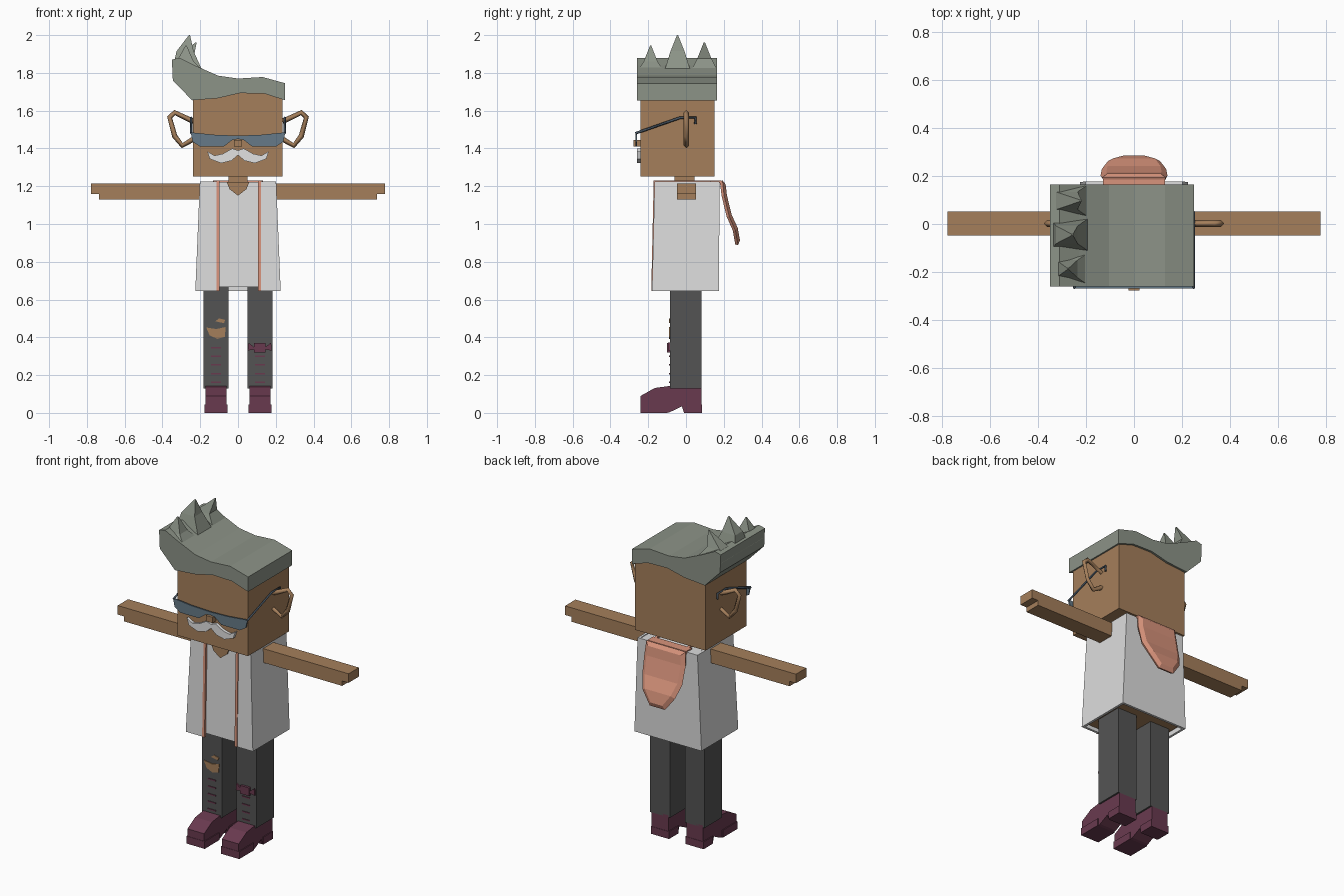
import bpy, bmesh
from mathutils import Vector

if "Cube" in bpy.data.objects:
    bpy.data.objects.remove(bpy.data.objects["Cube"])


def material(name, hex_code):
    srgb = [int(hex_code[i:i + 2], 16) / 255 for i in (0, 2, 4)]
    color = [c / 12.92 if c < 0.04 else ((c + 0.055) / 1.055) ** 2.4 for c in srgb] + [1]
    m = bpy.data.materials.new(name)
    m.use_nodes = True
    m.diffuse_color = color
    m.node_tree.nodes["Principled BSDF"].inputs["Base Color"].default_value = color
    return m


SKIN = material("skin brown", "A57F5B")
HAIR = material("hair grey", "8C9387")
CLOTH = material("shirt white", "DDDDDD")
PANTS = material("trouser charcoal", "545454")
BOOT = material("boot burgundy", "693A4F")
TRIM = material("trim salmon", "D9947C")
LENS = material("lens blue grey", "667A88")
FRAME = material("frame slate", "45525F")
BEARD = material("moustache white", "E2E2E2")


def finish(name, bm, *mats):
    bmesh.ops.recalc_face_normals(bm, faces=bm.faces)
    mesh = bpy.data.meshes.new(name)
    bm.to_mesh(mesh)
    bm.free()
    for m in mats:
        mesh.materials.append(m)
    ob = bpy.data.objects.new(name, mesh)
    bpy.context.collection.objects.link(ob)
    return ob


def loft(name, rings, *mats):
    """Bridge matching closed rings of points and cap both ends."""
    bm = bmesh.new()
    loops = [[bm.verts.new(p) for p in ring] for ring in rings]
    n = len(loops[0])
    for a, b in zip(loops, loops[1:]):
        for i in range(n):
            j = (i + 1) % n
            bm.faces.new((a[i], a[j], b[j], b[i]))
    bm.faces.new(loops[0])
    bm.faces.new(loops[-1])
    return finish(name, bm, *mats)


def prism_y(name, profile, y0, y1, mat):
    return loft(name, [[(x, y, z) for x, z in profile] for y in (y0, y1)], mat)


def prism_x(name, profile, x0, x1, mat):
    return loft(name, [[(x, y, z) for y, z in profile] for x in (x0, x1)], mat)


def box(name, x, y, z, mat):
    x, y, z = sorted(x), sorted(y), sorted(z)
    return prism_y(name, [(x[0], z[0]), (x[1], z[0]), (x[1], z[1]), (x[0], z[1])], *y, mat)


def rod(name, points, radius, mat):
    cu = bpy.data.curves.new(name, "CURVE")
    cu.dimensions = "3D"
    cu.bevel_depth, cu.bevel_resolution = radius, 0
    cu.use_fill_caps = True
    sp = cu.splines.new("POLY")
    sp.points.add(len(points) - 1)
    for p, co in zip(sp.points, points):
        p.co = (*co, 1)
    cu.materials.append(mat)
    ob = bpy.data.objects.new(name, cu)
    bpy.context.collection.objects.link(ob)


def mirrored(half):
    """Complete a half outline that starts and ends on the centre line."""
    return half + [(-x, z) for x, z in reversed(half[1:-1])]


# Head and neck
box("head", (-.238, .236), (-.242, .152), (1.252, 1.70), SKIN)
box("neck", (-.05, .05), (-.06, .045), (1.2, 1.26), SKIN)
box("nose", (-.022, .022), (-.278, -.24), (1.41, 1.445), SKIN)

# Swept hair with three spikes
prism_y("hair", [(.25, 1.655), (.14, 1.69), (.01, 1.693), (-.105, 1.666), (-.243, 1.655),
                 (-.345, 1.76), (-.35, 1.87), (-.31, 1.88), (-.23, 1.84), (-.105, 1.785),
                 (0, 1.77), (.13, 1.778), (.25, 1.745)], -.26, .165, HAIR)
for name, y, tip in (("front", -.187, (-.275, 1.945)), ("middle", -.045, (-.257, 2.0)),
                     ("back", .097, (-.222, 1.962))):
    rings = []
    for x0, x1, z, w in ((-.348, -.19, 1.815, .068), (-.325, -.235, tip[1] - .085, .037),
                         (tip[0] - .003, tip[0] + .003, tip[1], .003)):
        rings.append([(x0, y - w, z), (x1, y - w, z), (x1, y + w, z), (x0, y + w, z)])
    loft(name + "_hair_spike", rings, HAIR)

# Glasses and moustache
prism_y("glasses_lens", mirrored([(0, 1.468), (.12, 1.472), (.25, 1.485), (.24, 1.435), (.20, 1.41),
                                  (.075, 1.41), (.03, 1.445), (0, 1.45)]), -.268, -.26, LENS)
prism_y("moustache", mirrored([(0, 1.39), (.03, 1.40), (.08, 1.372), (.125, 1.362), (.163, 1.385),
                               (.15, 1.345), (.09, 1.322), (.035, 1.335), (0, 1.365)]),
        -.26, -.24, BEARD)

# Torso, with bare skin underneath
torso = loft("shirt", [[(-w, f, z), (w, f, z), (w, b, z), (-w, b, z)]
                       for w, f, b, z in ((.205, -.172, .162, .667), (.185, -.158, .165, 1.222))],
             CLOTH, SKIN)
for f in torso.data.polygons:
    f.material_index = 1 if f.normal.z < -.9 else 0


# Open jacket shell
def jacket_ring(w, f, b, z, t=.014, gap=.11):
    half = [(gap, f), (w, f), (w, b), (-w, b), (-w, f), (-gap, f)]
    inner = [(-gap, f + t), (-w + t, f + t), (-w + t, b - t), (w - t, b - t), (w - t, f + t), (gap, f + t)]
    return [(x, y, z) for x, y in half + inner]


loft("jacket", [jacket_ring(.226, -.18, .174, .645), jacket_ring(.202, -.166, .178, 1.224)], CLOTH)
prism_y("neckline", mirrored([(0, 1.222), (.06, 1.222), (.045, 1.185), (0, 1.15)]), -.172, -.163, SKIN)

# Salmon edging and hood hanging behind
for side, x in (("right", -.105), ("left", .113)):
    prism_x(side + "_jacket_trim", [(-.184, .645), (-.171, 1.231), (.184, 1.231), (.184, 1.218),
                                    (-.158, 1.218), (-.171, .645)], x - .008, x + .008, TRIM)
box("collar_trim", (-.13, .13), (.13, .186), (1.216, 1.231), TRIM)
bm = bmesh.new()
rows = [[bm.verts.new((s * w, y, z)) for s in (-1, 1)] for w, y, z in
        ((.13, .186, 1.228), (.135, .195, 1.15), (.13, .222, 1.04), (.105, .255, .965), (.05, .268, .89))]
for a, b in zip(rows, rows[1:]):
    bm.faces.new((a[1], a[0], b[0], b[1]))
bm.normal_update()
bmesh.ops.inset_region(bm, faces=bm.faces[:], thickness=.022, depth=-.014,
                       use_boundary=True, use_even_offset=True)
hood = finish("hood", bm, TRIM)
solid = hood.modifiers.new("thickness", "SOLIDIFY")
solid.thickness, solid.offset = .016, 0

for side, s in (("right", -1), ("left", 1)):
    # Arm with stepped fingertips
    box(side + "_arm", (s * .19, s * .778), (-.047, .053), (1.16, 1.215), SKIN)
    box(side + "_palm", (s * .19, s * .735), (-.047, .053), (1.13, 1.16), SKIN)

    # Open ear loop
    rod(side + "_ear", [(s * x, .002, z) for x, z in
                        ((.235, 1.545), (.262, 1.555), (.335, 1.59), (.362, 1.565), (.335, 1.465),
                         (.295, 1.415), (.235, 1.45))], .014, SKIN)

    # Spectacle arm
    rod(side + "_glasses_arm", [(s * .248, y, z) for y, z in
                                ((-.268, 1.48), (-.03, 1.563), (.05, 1.563), (.05, 1.53))], .007, FRAME)

    # Leg and boot
    box(side + "_leg", (s * .05, s * .183), (-.085, .083), (.13, .69), PANTS)
    prism_x(side + "_boot", [(-.24, .09), (-.165, .132), (-.09, .142), (.083, .142), (.083, 0),
                             (-.01, 0), (-.022, .035), (-.085, .004), (-.1, 0), (-.24, 0)],
            s * .06, s * .173, BOOT)
    box(side + "_boot_toe_sole", (s * .055, s * .178), (-.242, -.1), (0, .045), BOOT)
    box(side + "_boot_heel", (s * .055, s * .178), (-.008, .085), (0, .045), BOOT)
    for i in range(5):
        z = .162 + i * .046
        box(f"{side}_lace_{i + 1}", (s * .09, s * .142), (-.089, -.083), (z - .004, z + .004), BOOT)

# Bow on the left leg
box("bow_knot", (.085, .145), (-.1, -.08), (.32, .37), BOOT)
for s in (-1, 1):
    prism_y("bow_loop", [(.115 + s * x, z) for x, z in ((.025, .345), (.06, .372), (.064, .33), (.03, .335))],
            -.095, -.08, BOOT)

# Torn knee on the right leg
prism_y("knee_hole", [(-.168, .452), (-.115, .444), (-.065, .455), (-.07, .402), (-.11, .392),
                      (-.15, .41)], -.089, -.083, SKIN)
prism_y("knee_tear", [(-.12, .485), (-.1, .5), (-.067, .492), (-.075, .475)], -.089, -.083, SKIN)
